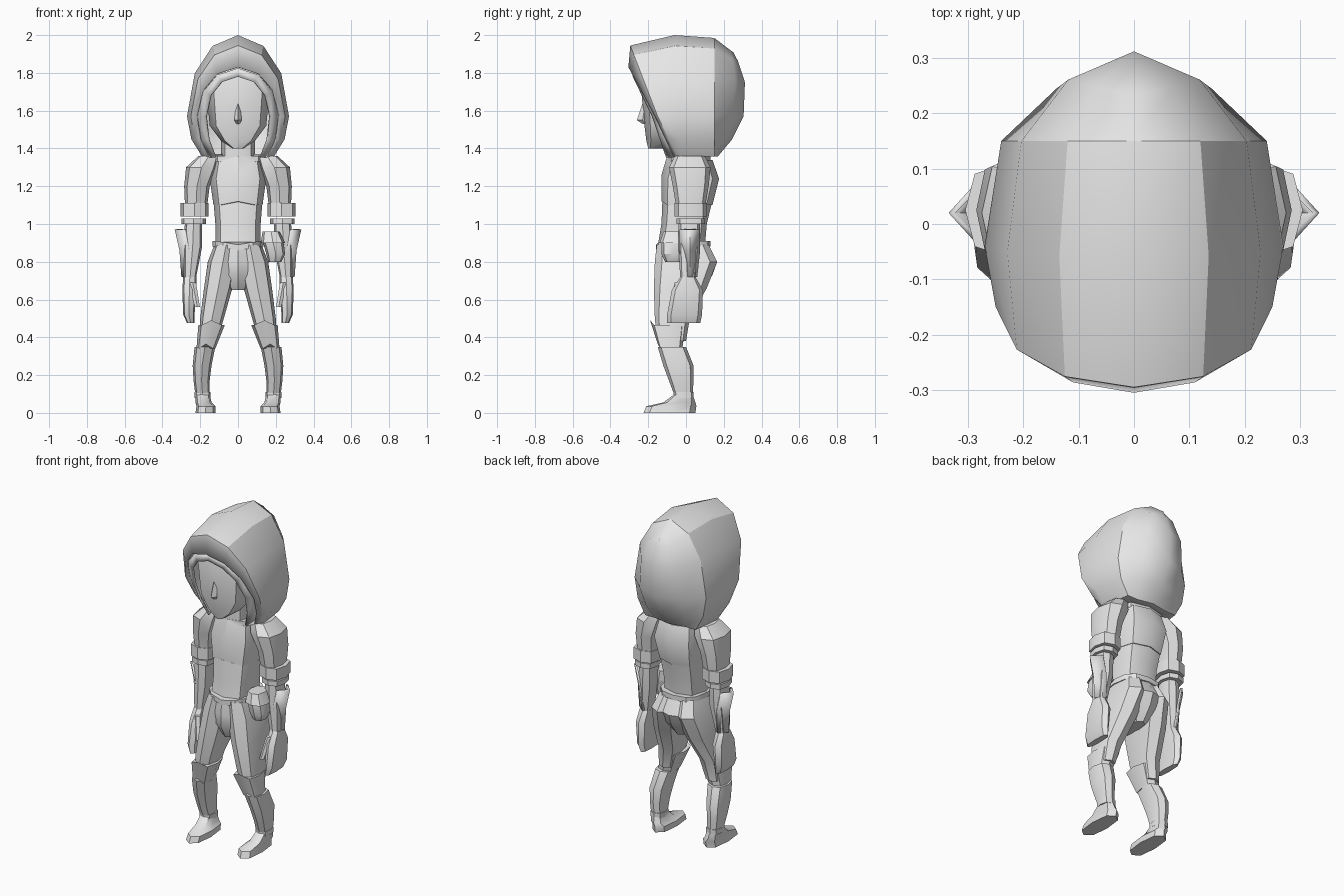
import bpy
import bmesh
import math

default_cube = bpy.data.objects.get("Cube")
if default_cube:
    bpy.data.objects.remove(default_cube, do_unlink=True)

# Single plain material
grey = bpy.data.materials.new("light_grey")
grey.use_nodes = True
grey.diffuse_color = (.8, .8, .8, 1)
shader = grey.node_tree.nodes["Principled BSDF"]
shader.inputs["Base Color"].default_value = grey.diffuse_color


def finish(name, bm, mirrored, thickness=0, angle=35):
    """Turn a bmesh into a shaded object with optional mirror and thickness."""
    mesh = bpy.data.meshes.new(name)
    bm.to_mesh(mesh)
    bm.free()
    mesh.materials.append(grey)
    part = bpy.data.objects.new(name, mesh)
    bpy.context.collection.objects.link(part)
    bpy.ops.object.select_all(action="DESELECT")
    part.select_set(True)
    bpy.context.view_layer.objects.active = part
    bpy.ops.object.shade_smooth_by_angle(angle=math.radians(angle))
    if mirrored:
        mirror = part.modifiers.new("mirror", "MIRROR")
        mirror.use_clip = True
    if thickness:
        solid = part.modifiers.new("thickness", "SOLIDIFY")
        solid.thickness = thickness
        solid.offset = -1


def squared(value):
    """Push a circle coordinate outward to get a boxier cross-section."""
    return math.copysign(abs(value) ** .75, value)


def loft(name, rings, mirrored=True, sides=8, front_drop=0):
    """Skin stacked rings, each given as left, right, front, back, height."""
    bm = bmesh.new()
    loops = []
    for left, right, front, back, height in rings:
        loop = []
        for step in range(sides):
            turn = math.tau * step / sides
            across, along = squared(math.sin(turn)), squared(-math.cos(turn))
            drop = front_drop * max(0, -along - abs(across))
            loop.append(bm.verts.new((
                (left + right) / 2 + across * (right - left) / 2,
                (front + back) / 2 + along * (back - front) / 2,
                height - drop)))
        loops.append(loop)
    for lower, upper in zip(loops, loops[1:]):
        for i in range(sides):
            j = (i + 1) % sides
            bm.faces.new((lower[i], lower[j], upper[j], upper[i]))
    bm.faces.new(loops[0])
    bm.faces.new(loops[-1])
    bmesh.ops.recalc_face_normals(bm, faces=bm.faces)
    finish(name, bm, mirrored)


def centred(name, rings, **options):
    """Loft on the centre line, rings given as half width, front, back, height."""
    full_rings = [(-half, half, *rest) for half, *rest in rings]
    loft(name, full_rings, mirrored=False, **options)


def band(name, bounds, low, high, **options):
    """Straight strap with the same outline at its lower and upper edges."""
    loft(name, [(*bounds, low), (*bounds, high)], **options)


def sheet(name, rows, thickness, angle=35):
    """Skin rows of points into a mirrored plate."""
    bm = bmesh.new()
    grid = [[bm.verts.new(point) for point in row] for row in rows]
    for row, following in zip(grid, grid[1:]):
        for i in range(len(row) - 1):
            bm.faces.new((row[i], row[i + 1], following[i + 1], following[i]))
    finish(name, bm, True, thickness, angle)


def arch(half_width, top, depth, lean, rounding=0, tuck=False):
    """Half an egg-shaped arch from its top point down to the jaw."""
    widest, lower_reach = 1.57, .3
    points = []
    for degrees in (90, 60, 32, 0, -24, -45):
        rise = math.sin(math.radians(degrees))
        reach = top - widest if rise > 0 else lower_reach
        points.append((half_width * math.cos(math.radians(degrees)),
                       depth + lean * rise - rounding * rise * rise,
                       widest + reach * rise))
    if tuck:
        x, y, z = points[-1]
        points.append((x / 2, y / 2, z))
    return points


# Hood: arches from the front rim over the crown to the back seam
hood_arches = [
    arch(.22, 1.83, -.165, -.14, tuck=True),
    arch(.25, 1.945, -.15, -.145, tuck=True),
    arch(.27, 2, -.04, -.02, tuck=True),
    arch(.24, 1.985, .15, 0, tuck=True),
    arch(.14, 1.92, .245, .075, .085, tuck=True),
    arch(0, 1.91, .305, .09, .145, tuck=True),
]
sheet("hood", hood_arches, .012, angle=30)

# Hair swept from the parting into side locks
sheet("hair", [arch(.21, 1.825, -.14, -.13), arch(.165, 1.78, -.17, -.1)], .012)

# Head, neck and nose
centred("head", [(.03, -.2, -.1, 1.4), (.09, -.21, 0, 1.44), (.15, -.22, .05, 1.52),
                 (.17, -.24, .1, 1.74), (.12, -.2, .1, 1.86)])
band("neck", (-.09, .09, -.1, .08), 1.3, 1.5, mirrored=False)
centred("nose", [(.01, -.23, -.2, 1.53), (.02, -.26, -.2, 1.55), (.01, -.23, -.2, 1.64)], sides=4)

# Torso, chest plate and collar
centred("torso", [(.12, -.15, .1, .88), (.12, -.13, .11, 1), (.14, -.12, .17, 1.25),
                  (.11, -.1, .11, 1.36)])
centred("chest_plate", [(.13, -.13, .14, 1.1), (.15, -.13, .175, 1.24),
                        (.13, -.1, .14, 1.34)], front_drop=-.02)
band("collar", (-.14, .14, -.1, .13), 1.33, 1.36, mirrored=False)

# Belt with a pointed front, and a side pouch with its flap
band("belt", (-.135, .135, -.16, .13), .88, .91, mirrored=False, sides=12, front_drop=.02)
loft("pouch", [(.16, .23, -.11, -.02, .8), (.15, .25, -.13, -.01, .84),
               (.13, .24, -.13, 0, .91)], mirrored=False)
loft("pouch_flap", [(.12, .25, -.14, 0, .9), (.13, .22, -.12, 0, .96)], mirrored=False)

# Pelvis and trouser legs meeting at the belt
centred("pelvis", [(.04, -.12, .08, .65), (.1, -.165, .14, .73), (.15, -.165, .165, .8),
                   (.12, -.155, .12, .89)])
loft("trouser_leg", [(.11, .205, -.15, 0, .38), (.075, .2, -.165, .02, .5),
                     (.03, .18, -.17, .11, .66), (0, .16, -.165, .165, .8),
                     (0, .125, -.155, .12, .89)])

# Knee guards rising to a point, boots, ankle bands and feet
loft("knee_guard", [(.12, .22, -.15, -.02, .34), (.07, .21, -.19, 0, .465)], front_drop=-.025)
loft("boot", [(.15, .225, -.06, .035, .09), (.15, .235, -.09, .04, .17),
              (.14, .24, -.12, .04, .25), (.12, .23, -.15, 0, .35)])
band("ankle_band", (.145, .23, -.065, .04), .08, .11)
loft("foot", [(.12, .225, -.225, .05, 0), (.12, .22, -.21, .055, .035),
              (.14, .225, -.12, .05, .055), (.15, .225, -.06, .035, .1)])

# Sleeves with two cuff bands
loft("sleeve", [(.165, .28, -.05, .1, 1.08), (.15, .285, -.07, .12, 1.2),
                (.11, .275, -.09, .13, 1.3), (.1, .21, -.06, .1, 1.36)])
band("upper_cuff", (.155, .305, -.06, .11), 1.04, 1.11)
band("lower_cuff", (.17, .3, -.05, .1), 1, 1.03)

# Forearms with flared outer guards
loft("forearm", [(.225, .285, -.03, .05, .7), (.19, .29, -.04, .075, .88),
                 (.19, .28, -.04, .075, 1.02)])
guard_rows = []
for height, outer, spread in ((.72, .3, .04), (.86, .31, .055), (.97, .335, .055)):
    middle = .02
    guard_rows.append([(outer - .05, middle - spread, height), (outer, middle, height),
                       (outer - .05, middle + spread, height)])
sheet("forearm_guard", guard_rows, .012)

# Mitten hands and thumbs
loft("hand", [(.23, .27, -.1, .075, .475), (.23, .29, -.1, .085, .52),
              (.22, .295, -.075, .09, .65), (.22, .29, -.03, .05, .72)])
loft("thumb", [(.2, .23, -.09, -.05, .56), (.22, .26, -.06, 0, .69)], sides=6)
